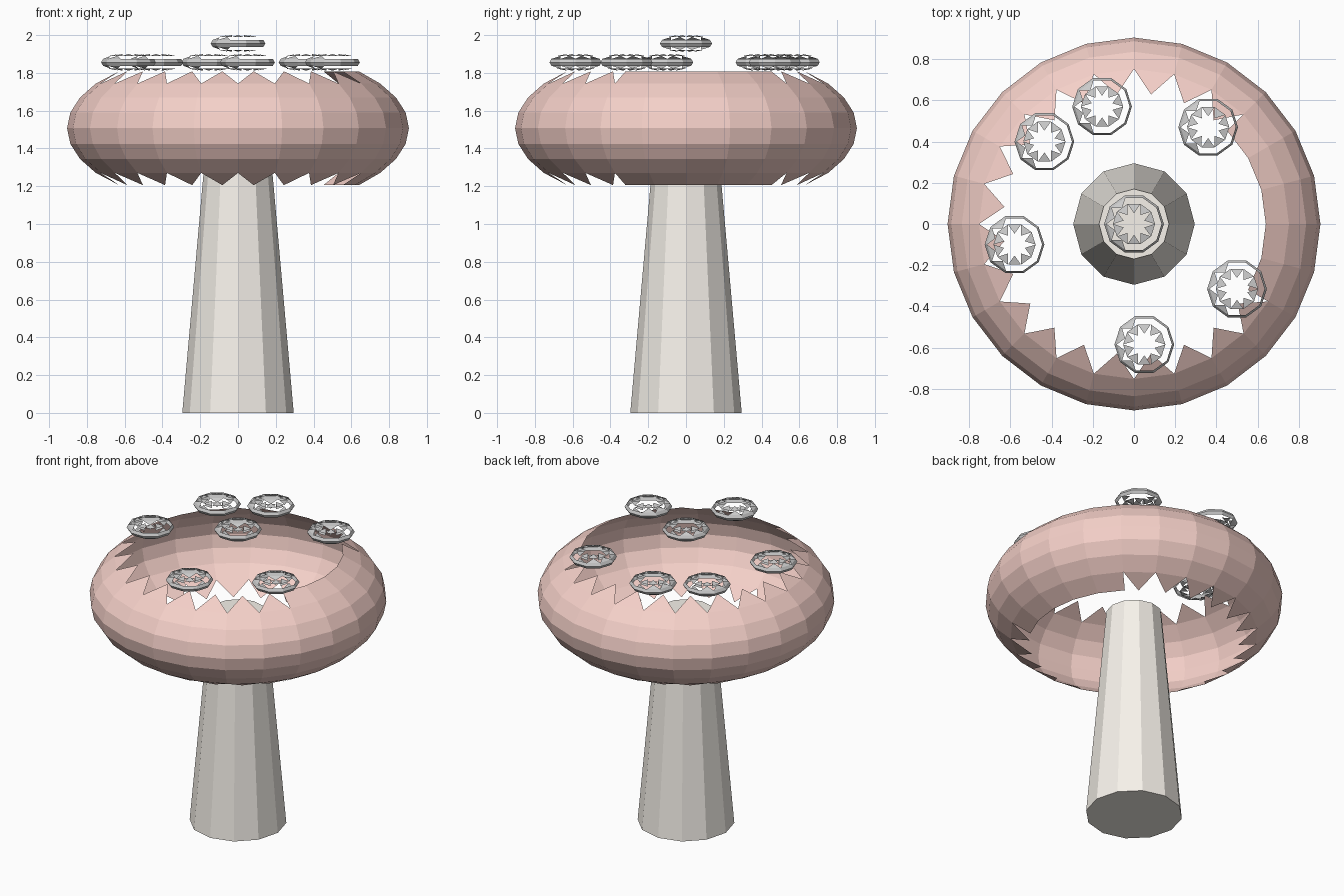
import bpy, bmesh
from math import sin, cos, pi, radians

if "Cube" in bpy.data.objects:
    bpy.data.objects.remove(bpy.data.objects["Cube"])


def material(name, rgb):
    m = bpy.data.materials.new(name)
    m.diffuse_color = (*rgb, 1)
    m.use_nodes = True
    m.node_tree.nodes["Principled BSDF"].inputs["Base Color"].default_value = m.diffuse_color
    return m


def finish(name, bm, loc, mat=None):
    bmesh.ops.remove_doubles(bm, verts=bm.verts, dist=1e-5)
    me = bpy.data.meshes.new(name)
    bm.to_mesh(me)
    bm.free()
    ob = bpy.data.objects.new(name, me)
    ob.location = loc
    bpy.context.collection.objects.link(ob)
    if mat:
        me.materials.append(mat)
    return ob


def point(r, h, lat, lon):
    return (r * cos(lat) * cos(lon), r * cos(lat) * sin(lon), h * sin(lat))


def add_face(bm, pts, flip=False):
    bm.faces.new([bm.verts.new(p) for p in (pts[::-1] if flip else pts)])


def band(bm, r, h, n, lats):
    # closed rows of quads on a flattened sphere
    for a, b in zip(lats, lats[1:]):
        for i in range(n):
            u, v = 2 * pi * i / n, 2 * pi * (i + 1) / n
            add_face(bm, [point(r, h, a, u), point(r, h, a, v),
                          point(r, h, b, v), point(r, h, b, u)])


def teeth(bm, r, h, n, a, b, skip=(), full=()):
    # rows of triangles above and below, replaced by whole quads in "full"
    for s in (1, -1):
        for i in range(n):
            if i in skip:
                continue
            u, v = 2 * pi * i / n, 2 * pi * (i + 1) / n
            p, q = point(r, h, s * a, u), point(r, h, s * a, v)
            t, w = point(r, h, s * b, v), point(r, h, s * b, u)
            if i in full:
                add_face(bm, [p, q, t, w], s < 0)
            else:
                mid = tuple((x + y) / 2 for x, y in zip(t, w))
                add_face(bm, [p, q, mid], s < 0)


# Stem: tapered 12-sided column
bm = bmesh.new()
bmesh.ops.create_cone(bm, cap_ends=True, segments=12, radius1=0.295,
                      radius2=0.17, depth=1.41)
finish("stem", bm, (0, 0, 0.705), material("cream", (0.93, 0.89, 0.83)))

# Cap: flattened open shell with toothed rims, whole on the right side
step = radians(11.25)
bm = bmesh.new()
band(bm, 0.905, 0.426, 24, [step * k for k in range(-3, 4)])
teeth(bm, 0.905, 0.426, 24, 3 * step, 4 * step, full=(22, 23, 0, 1, 2))
finish("cap", bm, (0, 0, 1.507), material("pink", (0.91, 0.63, 0.58)))

# Spots: thin rims with toothed rings above and below
spots = [(0, 0, 1.956), (0.36, 0.47, 1.856), (-0.155, 0.57, 1.856),
         (-0.435, 0.40, 1.856), (-0.58, -0.10, 1.856),
         (0.05, -0.585, 1.856), (0.50, -0.315, 1.856)]
for i, loc in enumerate(spots):
    bm = bmesh.new()
    e = pi / 8
    band(bm, 0.145, 0.048, 10, [-e, 0, e])
    teeth(bm, 0.145, 0.048, 10, e, 2 * e, skip=(0, 1, 2, 7, 8, 9))
    teeth(bm, 0.145, 0.048, 10, 2 * e, 3 * e)
    finish(f"spot_{i + 1}", bm, loc)
